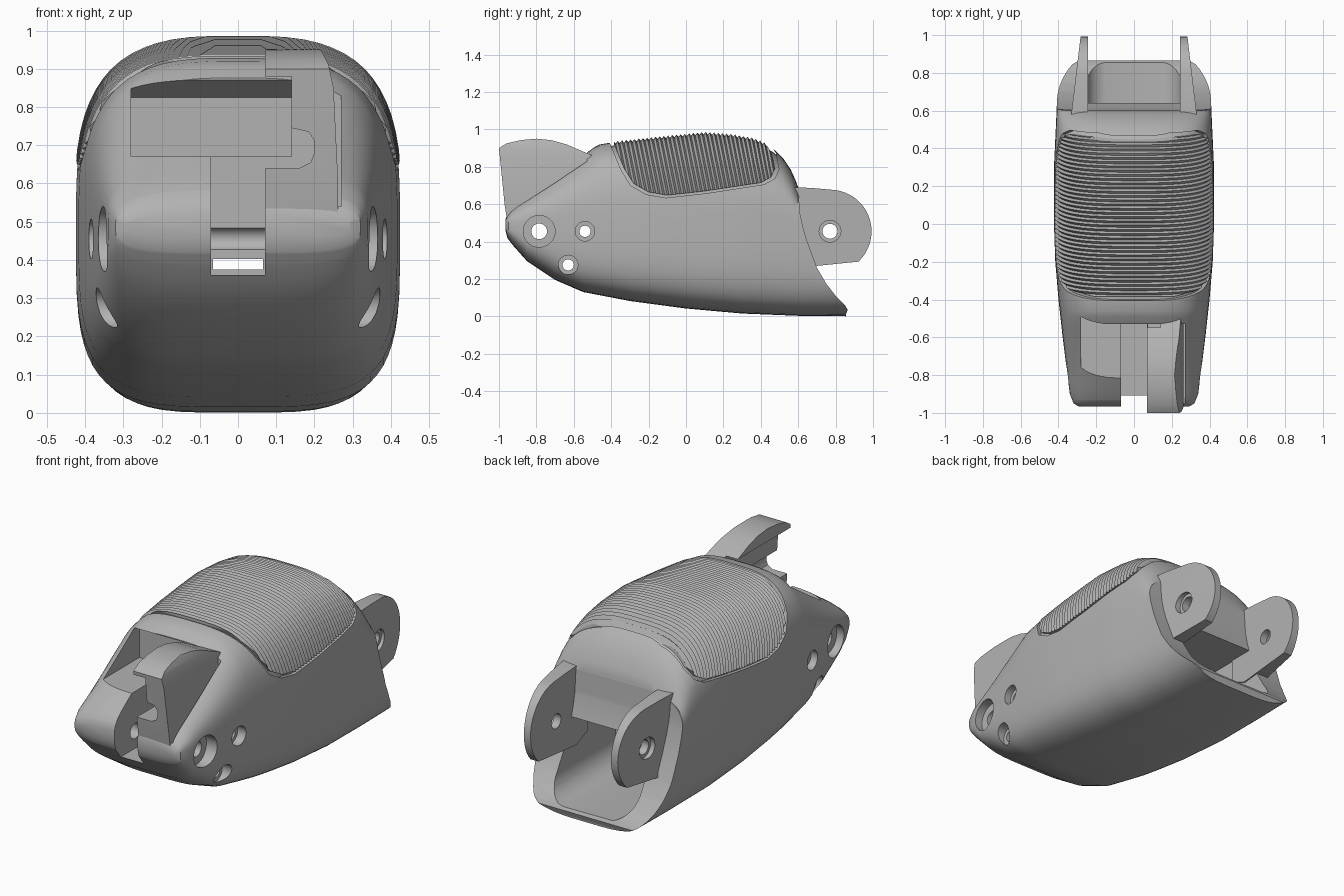
import bpy
import bmesh
from math import cos, sin, pi, copysign

cube = bpy.data.objects.get("Cube")
if cube:
    bpy.data.objects.remove(cube)

grey = bpy.data.materials.new("plain grey")
grey.use_nodes = True
grey.diffuse_color = (0.45, 0.45, 0.45, 1)
grey.node_tree.nodes["Principled BSDF"].inputs["Base Color"].default_value = (0.45, 0.45, 0.45, 1)


def make_object(name, bm):
    bmesh.ops.recalc_face_normals(bm, faces=bm.faces)
    mesh = bpy.data.meshes.new(name)
    bm.to_mesh(mesh)
    bm.free()
    mesh.materials.append(grey)
    ob = bpy.data.objects.new(name, mesh)
    bpy.context.collection.objects.link(ob)
    return ob


def prism(name, points, start, end, axis="x"):
    """Extrude an outline: (y, z) points along x, or (x, z) points along y."""
    bm = bmesh.new()
    rings = []
    for d in (start, end):
        rings.append([bm.verts.new((d, p, q) if axis == "x" else (p, d, q)) for p, q in points])
    bm.faces.new(rings[0])
    bm.faces.new(rings[1])
    for i in range(len(points)):
        j = (i + 1) % len(points)
        bm.faces.new((rings[0][i], rings[0][j], rings[1][j], rings[1][i]))
    return make_object(name, bm)


def circle(y, z, r, start=0.0, turn=2 * pi, steps=32):
    return [(y + r * cos(start + turn * i / steps), z + r * sin(start + turn * i / steps))
            for i in range(steps)]


def box(name, x0, x1, y0, y1, z0, z1):
    return prism(name, [(y0, z0), (y1, z0), (y1, z1), (y0, z1)], x0, x1)


def combine(ob, tool, operation="DIFFERENCE", keep=False):
    tool.hide_render = True
    mod = ob.modifiers.new("cut", "BOOLEAN")
    mod.operation = operation
    mod.solver = "EXACT"
    mod.object = tool
    bpy.context.view_layer.objects.active = ob
    bpy.ops.object.modifier_apply(modifier=mod.name)
    if not keep:
        bpy.data.objects.remove(tool)


# Shell curves along y: top height, bottom height and half width
TOP = [(-.965, .52), (-.955, .55), (-.935, .58), (-.9, .61), (-.49, .905), (-.46, .92), (-.4, .93),
       (-.15, .957), (.1, .982), (.25, .97), (.36, .95), (.42, .925), (.47, .893), (.52, .845),
       (.56, .785), (.585, .73), (.6, .69)]
BOTTOM = [(-.965, .46), (-.955, .42), (-.93, .385), (-.85, .295), (-.7, .195), (-.55, .13),
          (-.3, .082), (0, .042), (.3, .015), (.6, .003), (.9, 0)]
WIDTH = [(-.965, .295), (-.95, .32), (-.9, .34), (-.6, .378), (-.4, .4), (-.2, .417), (0, .424),
         (.3, .424), (.6, .41), (.9, .4)]


def sample(curve, y):
    if y <= curve[0][0]:
        return curve[0][1]
    for (y0, v0), (y1, v1) in zip(curve, curve[1:]):
        if y <= y1:
            return v0 + (v1 - v0) * (y - y0) / (y1 - y0)
    return curve[-1][1]


def shell_point(y, angle, grow):
    mid, c, s = 0.49, cos(angle), sin(angle)
    top, low = sample(TOP, y) + grow, sample(BOTTOM, y) - grow
    power = 2 / 3.1 if s > 0 else 2 / 4
    height = (top - mid) if s > 0 else (mid - low)
    x = (sample(WIDTH, y) + grow) * copysign(abs(c) ** power, c)
    return x, y, mid + height * copysign(abs(s) ** power, s)


def loft(name, stations, lean=0.0, sides=64):
    bm = bmesh.new()
    rings = []
    for y, grow in stations:
        ring = []
        for k in range(sides):
            a = 2 * pi * (k + 0.5) / sides
            z = shell_point(y, a, 0)[2]
            ring.append(bm.verts.new(shell_point(y + lean * (sample(TOP, y) - z), a, grow)))
        rings.append(ring)
    for r0, r1 in zip(rings, rings[1:]):
        for i in range(sides):
            j = (i + 1) % sides
            bm.faces.new((r0[i], r0[j], r1[j], r1[i]))
    bm.faces.new(rings[0])
    bm.faces.new(rings[-1])
    return make_object(name, bm)


# Main housing, trimmed by the swept rear edge
levels = sorted({y for curve in (TOP, BOTTOM, WIDTH) for y, _ in curve})
body = loft("housing", [(y, 0) for y in levels])
rear_edge = [(.6, 1.1), (.6, .68), (.61, .55), (.625, .48), (.645, .41), (.7, .26), (.75, .175),
             (.8, .11), (.85, .06), (.865, .035), (.855, .01), (.85, -.1), (1.2, -.1), (1.2, 1.1)]
combine(body, prism("rear_cutter", rear_edge, -1, 1))

# Ribbed grip lying in a grooved recess
grip_edge = [(-.385, 1.1), (-.385, .92), (-.33, .79), (-.28, .71), (-.2, .665), (-.1, .648),
             (.1, .67), (.4, .715), (.455, .745), (.475, .79), (.46, .87), (.41, .95), (.4, 1.1)]
recess_edge = [(.04 + (y - .04) * 1.05, .85 + (z - .85) * 1.07) for y, z in grip_edge]
recess = prism("recess_cutter", recess_edge, -1, 1)
combine(recess, loft("recess_floor", [(y, -.018) for y in levels]))
combine(body, recess)
ribs = [(-.6 + .0112 * i, .005 if i % 2 else -.008) for i in range(105)]
grip = loft("ribbed_grip", ribs, lean=0.2)
combine(grip, prism("grip_outline", grip_edge, -1, 1), "INTERSECT")

# Rear cavity with a rounded floor, and the narrow passage to the front
floor = circle(-.13, .17, .12, pi, pi / 2, 8) + circle(.13, .17, .12, -pi / 2, pi / 2, 8)
cavity = [(-.25, .43)] + floor + [(.25, .17), (.25, .43)]
combine(body, prism("cavity_cutter", cavity, .25, 1.1, "y"))
combine(body, box("passage_cutter", -.066, .066, -.6, .3, .375, .402))

# Stepped opening in the sloping front
pocket = [(-1.1, .67), (-1.1, 1.1), (-.53, 1.1), (-.53, .87), (-.45, .825), (-.45, .67)]
combine(body, prism("pocket_cutter", pocket, -.28, .14))
combine(body, box("slot_cutter", -.07, .07, -1.1, -.53, .36, .75))
combine(body, box("hook_bay_cutter", .068, .27, -1.1, -.53, .54, 1.1))

# Hooked blade standing in the bay
hook_front = [(.07, .97), (.19, .97), (.22, .945), (.237, .91), (.25, .85), (.262, .6), (.262, .45),
              (.072, .45), (.072, .64), (.16, .64), (.19, .655), (.2, .68), (.2, .71), (.185, .735),
              (.14, .745), (.14, .88), (.07, .88)]
hook_side = [(-1, .9), (-.96, .925), (-.88, .943), (-.8, .95), (-.72, .942), (-.64, .92),
             (-.5, .86), (-.5, .47), (-.95, .47), (-.97, .6)]
hook = prism("hook_blade", hook_front, -1.2, -.4, "y")
combine(hook, prism("hook_outline", hook_side, 0, .5), "INTERSECT")

# Pin holes through both sides, with wider counterbores
for y, z, hole, bore, depth in ((-.785, .455, .042, .085, .3), (-.54, .455, .03, .052, .34),
                                (-.63, .275, .03, .052, .31)):
    pin = prism("pin_cutter", circle(y, z, hole), -.7, .7)
    combine(body, pin, keep=True)
    combine(hook, pin)
    for side in (-1, 1):
        combine(body, prism("bore_cutter", circle(y, z, bore), side * depth, side * .7))

# Rear hinge lugs: flat inside, tapering outside
lug_edge = [(.5, .3), (.5, .69), (.6, .69), (.68, .686)] + \
    circle(.77, .455, .222, pi / 2 - .1, -pi / 2 - pi / 4, 36) + [(.6, .26)]
lugs = []
for side, label in ((1, "left"), (-1, "right")):
    lug = prism(label + "_hinge_lug", lug_edge, side * .243, side * .33)
    for v in lug.data.vertices:
        if abs(v.co.x) > .3:
            v.co.x = side * (.33 - .12 * max(0, v.co.y - .6))
    combine(lug, prism("hinge_hole", circle(.77, .455, .04), side * .1, side * .5))
    combine(lug, prism("hinge_bore", circle(.77, .455, .058), side * .285, side * .5))
    lugs.append(lug)

# Smooth the curved parts while keeping hard edges
for ob in [body, hook] + lugs:
    bpy.ops.object.select_all(action="DESELECT")
    ob.select_set(True)
    bpy.context.view_layer.objects.active = ob
    bpy.ops.object.shade_smooth_by_angle(angle=0.5)
